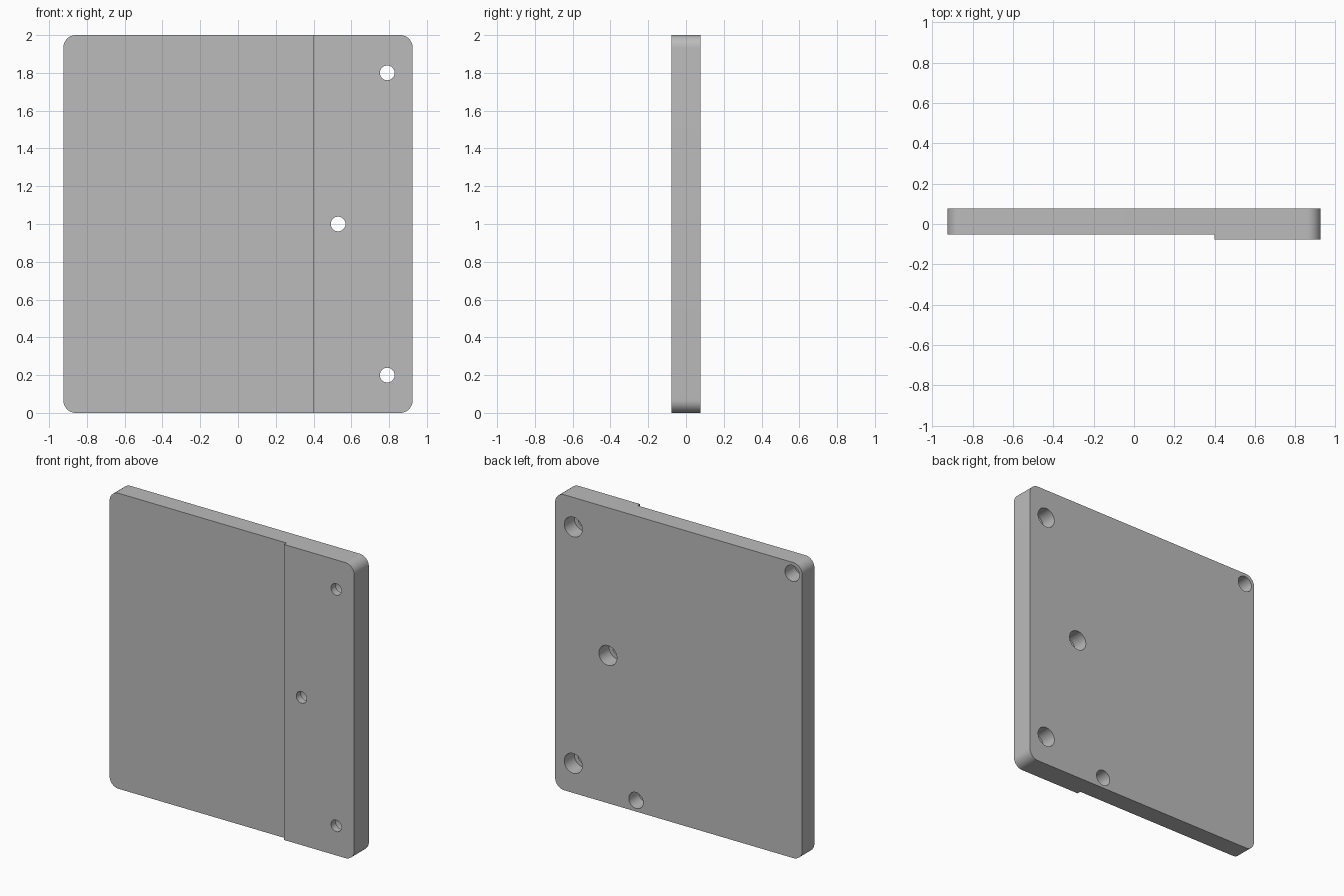
import bpy
import bmesh
from math import pi, cos, sin

if "Cube" in bpy.data.objects:
    bpy.data.objects.remove(bpy.data.objects["Cube"], do_unlink=True)

HALF_W, HEIGHT = 0.925, 2.0
FRONT, BACK = -0.078, 0.078
STEP_X, STEP_Y = 0.4, -0.052
CORNER = 0.067
BORE_DEPTH = 0.107

grey = bpy.data.materials.new("plain grey")
grey.use_nodes = True
colour = (0.5, 0.5, 0.5, 1)
grey.diffuse_color = colour
grey.node_tree.nodes["Principled BSDF"].inputs["Base Color"].default_value = colour


def prism(name, outline, y0, y1):
    """Extrude an (x, z) outline along y."""
    bm = bmesh.new()
    face = bm.faces.new([bm.verts.new((x, y0, z)) for x, z in outline])
    ext = bmesh.ops.extrude_face_region(bm, geom=[face])["geom"]
    moved = [v for v in ext if isinstance(v, bmesh.types.BMVert)]
    bmesh.ops.translate(bm, verts=moved, vec=(0, y1 - y0, 0))
    bmesh.ops.recalc_face_normals(bm, faces=bm.faces)
    mesh = bpy.data.meshes.new(name)
    bm.to_mesh(mesh)
    bm.free()
    mesh.materials.append(grey)
    obj = bpy.data.objects.new(name, mesh)
    bpy.context.collection.objects.link(obj)
    return obj


def arc(x, z, r, start, sweep, n):
    return [(x + r * cos(start + sweep * i / n), z + r * sin(start + sweep * i / n))
            for i in range(n + 1)]


def disc(x, z, r):
    return arc(x, z, r, 0, 2 * pi, 48)[:-1]


# Rounded plate
outline = []
for k, (sx, top) in enumerate([(1, 1), (-1, 1), (-1, 0), (1, 0)]):
    cz = HEIGHT - CORNER if top else CORNER
    outline += arc(sx * (HALF_W - CORNER), cz, CORNER, k * pi / 2, pi / 2, 12)
plate = prism("stepped_plate", outline, FRONT, BACK)

# Recess that leaves the raised strip on the front
cutters = [prism("step_cutter", [(-1.2, -0.2), (STEP_X, -0.2), (STEP_X, 2.2), (-1.2, 2.2)],
                 FRONT - 0.1, STEP_Y)]

# Counterbored screw holes
for x, z in [(0.79, 1.8), (0.53, 1.0), (0.79, 0.2)]:
    cutters.append(prism("bore_cutter", disc(x, z, 0.067), BACK - BORE_DEPTH, BACK + 0.1))
    cutters.append(prism("screw_hole_cutter", disc(x, z, 0.039), FRONT - 0.1, BACK + 0.05))

# Blind sockets in the back
for x, z in [(-0.85, 1.925), (0.32, 0.075)]:
    cutters.append(prism("socket_cutter", disc(x, z, 0.054), BACK - BORE_DEPTH, BACK + 0.1))

# Cut one at a time, then drop the cutters
bpy.ops.object.select_all(action="DESELECT")
bpy.context.view_layer.objects.active = plate
plate.select_set(True)
for cutter in cutters:
    cutter.hide_render = True
    mod = plate.modifiers.new("cut", "BOOLEAN")
    mod.operation = "DIFFERENCE"
    mod.solver = "EXACT"
    mod.object = cutter
    bpy.ops.object.modifier_apply(modifier=mod.name)
    bpy.data.objects.remove(cutter, do_unlink=True)

bpy.ops.object.shade_smooth_by_angle(angle=pi / 6)
